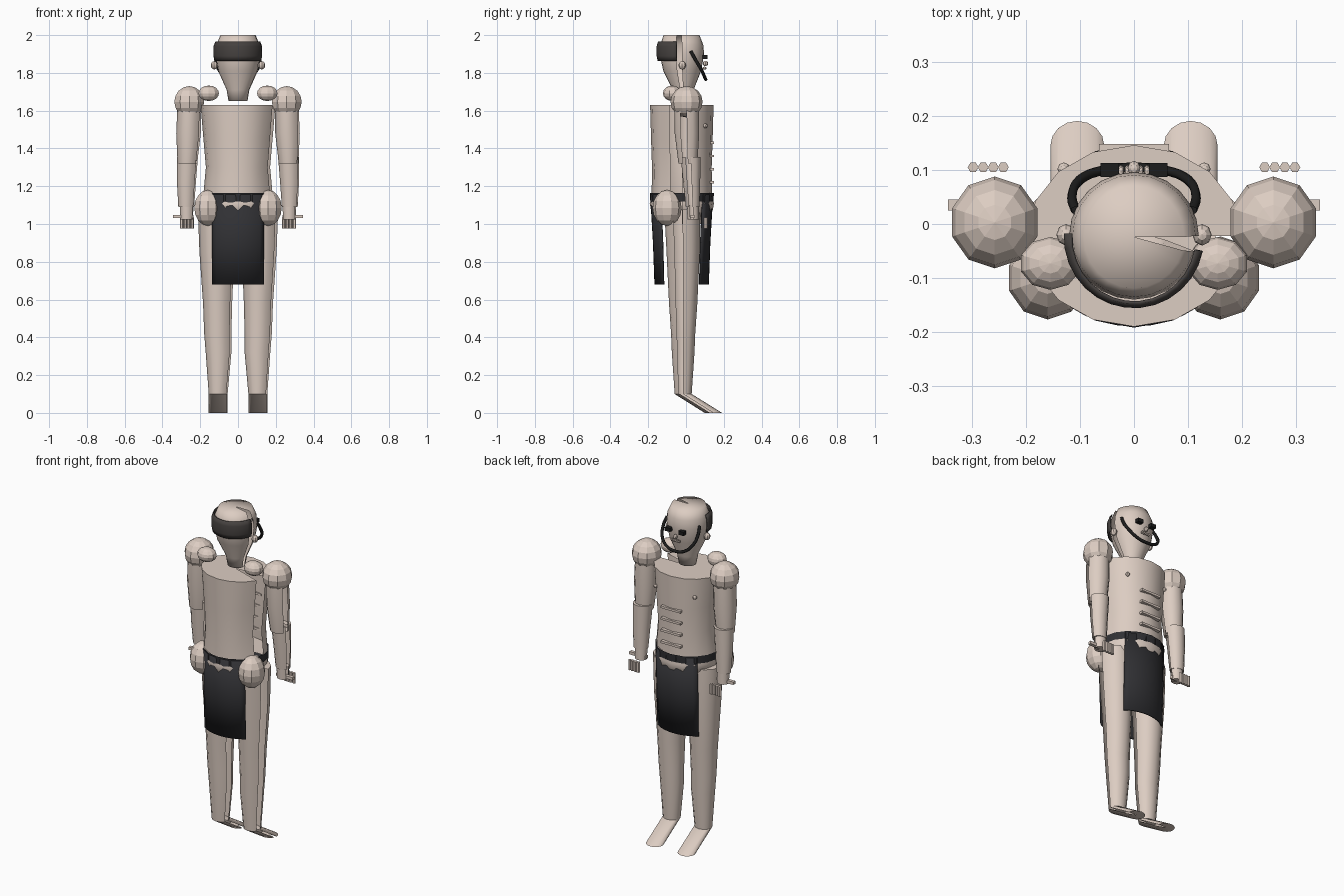
import bpy, bmesh, math
from math import cos, sin, pi

if "Cube" in bpy.data.objects:
    bpy.data.objects.remove(bpy.data.objects["Cube"])


def material(name, rgb):
    m = bpy.data.materials.new(name)
    m.diffuse_color = (*rgb, 1)
    m.use_nodes = True
    m.node_tree.nodes["Principled BSDF"].inputs["Base Color"].default_value = m.diffuse_color
    return m


SKIN = material("skin", (0.72, 0.61, 0.54))
CLOTH = material("dark_cloth", (0.03, 0.03, 0.034))
HAIR = material("dark_hair", (0.06, 0.053, 0.05))
BLACK = material("black", (0.012, 0.012, 0.012))


def finish(name, bm, mat, smooth=None):
    me = bpy.data.meshes.new(name)
    bm.to_mesh(me)
    bm.free()
    ob = bpy.data.objects.new(name, me)
    bpy.context.collection.objects.link(ob)
    me.materials.append(mat)
    if smooth:
        bpy.ops.object.select_all(action='DESELECT')
        ob.select_set(True)
        bpy.context.view_layer.objects.active = ob
        bpy.ops.object.shade_smooth_by_angle(angle=math.radians(smooth))
    return ob


def loft(name, rings, n, mat=SKIN, a0=0.0, a1=None, caps=True, smooth=45):
    """Skin over rings (cx, cy, z, rx, ry), bottom to top. The default sweep
    leaves the last segment open, which is the seam slot on the +x side."""
    if a1 is None:
        a1 = 2 * pi * (n - 1) / n
        n -= 1
    bm = bmesh.new()
    rows = []
    for cx, cy, z, rx, ry in rings:
        rows.append([bm.verts.new((cx + rx * cos(a0 + (a1 - a0) * i / n),
                                   cy + ry * sin(a0 + (a1 - a0) * i / n), z))
                     for i in range(n + 1)])
    for lo, hi in zip(rows, rows[1:]):
        for i in range(n):
            bm.faces.new((lo[i], lo[i + 1], hi[i + 1], hi[i]))
    if caps:
        for row, (cx, cy, z, _, _), up in ((rows[0], rings[0], False),
                                           (rows[-1], rings[-1], True)):
            c = bm.verts.new((cx, cy, z))
            for i in range(n):
                tri = (row[i], row[i + 1], c)
                bm.faces.new(tri if up else tri[::-1])
    return finish(name, bm, mat, smooth)


def ball(name, loc, r, seg=10, rings=8, mat=SKIN):
    bm = bmesh.new()
    bmesh.ops.create_uvsphere(bm, u_segments=seg, v_segments=rings, radius=1)
    for v in bm.verts:
        v.co = [v.co[k] * r[k] + loc[k] for k in range(3)]
    return finish(name, bm, mat)


def box(name, loc, size, mat=SKIN):
    bm = bmesh.new()
    bmesh.ops.create_cube(bm, size=1)
    for v in bm.verts:
        v.co = [v.co[k] * size[k] + loc[k] for k in range(3)]
    return finish(name, bm, mat)


def thicken(ob, t):
    m = ob.modifiers.new("thickness", 'SOLIDIFY')
    m.thickness = t
    return ob


# Torso and pelvis
loft("torso", [(0, -.022, 1.16, .183, .16), (0, -.022, 1.3, .17, .158),
               (0, -.022, 1.45, .183, .163), (0, -.022, 1.63, .198, .168)], 16)
loft("pelvis", [(0, -.022, 1.0, .13, .11), (0, -.022, 1.07, .175, .163),
                (0, -.022, 1.11, .182, .17), (0, -.022, 1.16, .175, .155)], 16)
for i in range(4):
    box("abdomen_ridge", (0, .137, 1.43 - .07 * i), (.13, .022, .013))

# Head with neck
loft("head", [(0, -.015, 1.65, .05, .045), (0, -.015, 1.71, .06, .055),
              (0, -.02, 1.81, .105, .1), (0, -.022, 1.9, .12, .118),
              (0, -.022, 1.95, .114, .113), (0, -.024, 2.0, .093, .095)],
     24, smooth=89)
ring = [(0, -.025, 1.865, .12, .12), (0, -.025, 1.89, .124, .125),
        (0, -.025, 1.94, .124, .125), (0, -.025, 1.965, .114, .118)]
thicken(loft("hair_band", ring, 14, HAIR, pi * .98, pi * 1.94, False), -.006)

# Face: nose, teeth row and the hoop around the jaw
ball("nose", (0, .103, 1.85), (.012, .014, .014), 8, 6)
for i in range(5):
    ball("tooth", (-.024 + .012 * i, .098, 1.825), (.006, .012, .008), 6, 4)
cu = bpy.data.curves.new("jaw_hoop", 'CURVE')
cu.dimensions = '3D'
cu.bevel_depth = .009
cu.bevel_resolution = 1
half = [(.108, .025, 1.915), (.115, .05, 1.87), (.1, .082, 1.815), (.055, .1, 1.775)]
path = [(-x, y, z) for x, y, z in half] + [(0, .105, 1.765)] + half[::-1]
sp = cu.splines.new('BEZIER')
sp.bezier_points.add(len(path) - 1)
sp.resolution_u = 4
for bp, co in zip(sp.bezier_points, path):
    bp.co = co
    bp.handle_left_type = bp.handle_right_type = 'AUTO'
hoop = bpy.data.objects.new("jaw_hoop", cu)
bpy.context.collection.objects.link(hoop)
cu.materials.append(BLACK)

# Belt and the two loincloth panels
loft("belt", [(0, -.022, 1.12, .187, .167), (0, -.022, 1.165, .187, .17)],
     16, CLOTH, 0, 2 * pi, False)
for name, mid in (("front_cloth", 1.5 * pi), ("back_cloth", .5 * pi)):
    h = math.radians(47)
    thicken(loft(name, [(0, -.023, .68, .188, .144), (0, -.023, .9, .19, .152),
                        (0, -.023, 1.155, .19, .167)],
                 10, CLOTH, mid - h, mid + h, False), .008)

for s, side in ((-1, "left"), (1, "right")):
    # Rounded muscle masses and small head details
    ball(side + "_shoulder", (s * .258, .003, 1.647), (.083, .085, .083))
    ball(side + "_trapezius", (s * .155, -.073, 1.692), (.057, .049, .041))
    ball(side + "_buttock", (s * .16, -.1, 1.085), (.075, .077, .095))
    ball(side + "_ear", (s * .126, -.02, 1.84), (.018, .02, .022), 8, 6)
    ball(side + "_nipple", (s * .13, .102, 1.52), (.012, .012, .012), 8, 6)
    box(side + "_eye", (s * .045, .1, 1.885), (.034, .026, .022), BLACK)
    # Leg and its sloping foot
    x = s * .105
    loft(side + "_leg", [(x, -.015, .1, .05, .045), (s * .103, -.015, .32, .068, .06),
                         (s * .107, -.015, .42, .072, .064),
                         (s * .108, -.015, .58, .077, .075),
                         (s * .112, -.015, .85, .092, .088),
                         (s * .115, -.02, 1.08, .098, .095)], 12)
    loft(side + "_foot", [(x, .145, 0, .05, .046), (x, -.015, .1, .05, .045)], 16)
    # Arm: upper arm, forearm, wrist
    loft(side + "_upper_arm", [(s * .268, .01, 1.32, .052, .05),
                               (s * .262, .005, 1.48, .065, .065),
                               (s * .258, .003, 1.64, .062, .065)], 12)
    loft(side + "_forearm", [(s * .274, .035, 1.09, .042, .036),
                             (s * .273, .03, 1.22, .05, .045),
                             (s * .268, .025, 1.355, .056, .053)], 12)
    loft(side + "_palm", [(s * .272, .038, 1.025, .034, .03),
                          (s * .272, .036, 1.1, .036, .032)], 12)
    # Fingers hang in front of the palm, the thumb lies across it
    for i in range(4):
        fx = s * (.242 + .0187 * i)
        loft(side + "_finger", [(fx, .105, .975, .01, .01), (fx, .105, 1.035, .01, .01)],
             6, a1=2 * pi, smooth=None)
    box(side + "_thumb", (s * .29, .035, 1.04), (.11, .02, .017))
